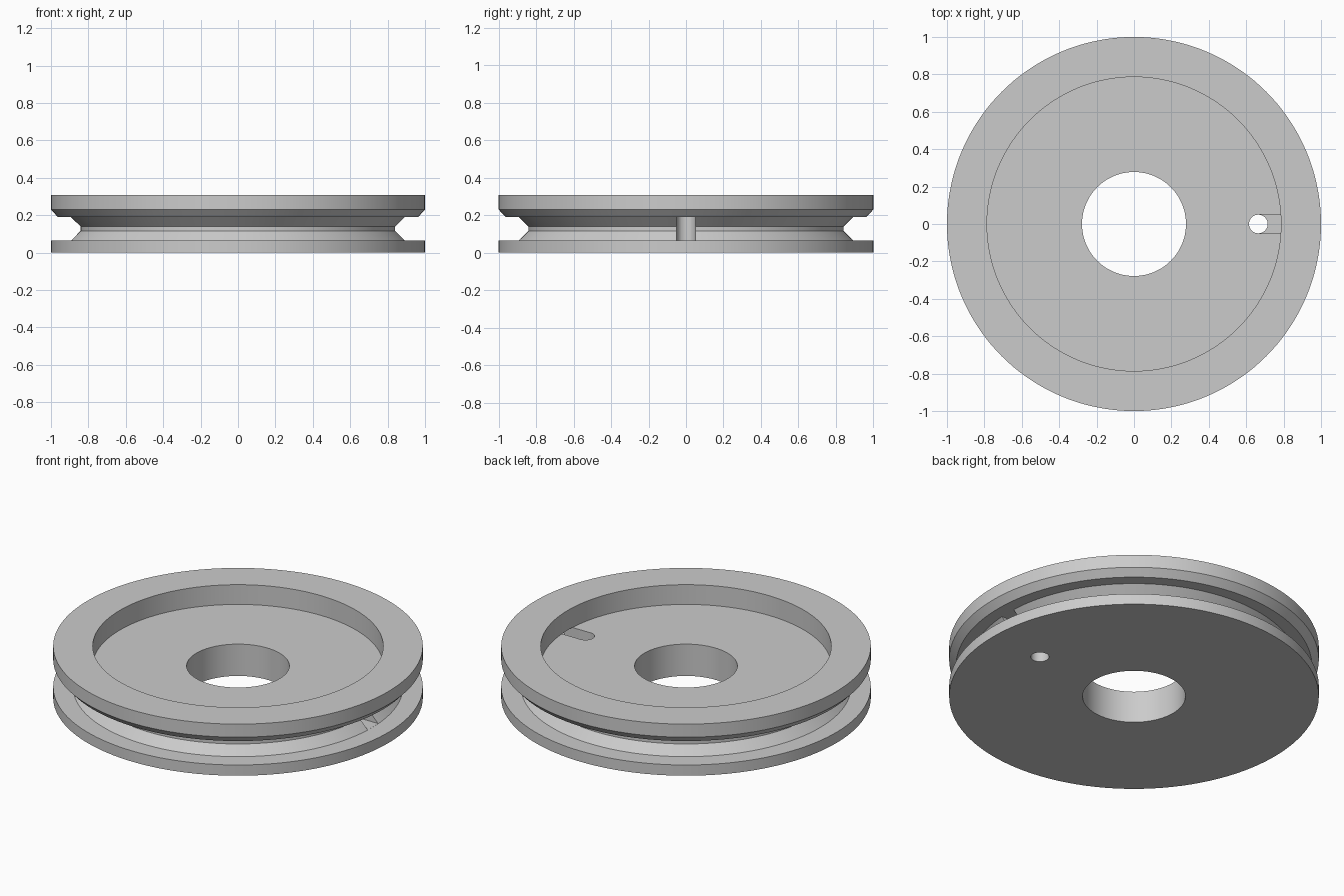
import bpy
import bmesh
import math
from mathutils import Matrix

SEGMENTS = 144

cube = bpy.data.objects.get("Cube")
if cube:
    bpy.data.objects.remove(cube, do_unlink=True)

grey = bpy.data.materials.new("plain_grey")
grey.use_nodes = True
colour = (0.6, 0.6, 0.6, 1.0)
grey.diffuse_color = colour
grey.node_tree.nodes["Principled BSDF"].inputs["Base Color"].default_value = colour


def add_object(name, bm):
    bmesh.ops.recalc_face_normals(bm, faces=bm.faces[:])
    mesh = bpy.data.meshes.new(name)
    bm.to_mesh(mesh)
    bm.free()
    mesh.materials.append(grey)
    obj = bpy.data.objects.new(name, mesh)
    bpy.context.collection.objects.link(obj)
    return obj


def lathe(name, profile):
    """Revolve a closed (radius, height) profile around the z axis."""
    bm = bmesh.new()
    rings = []
    for i in range(SEGMENTS):
        a = 2 * math.pi * i / SEGMENTS
        rings.append([bm.verts.new((r * math.cos(a), r * math.sin(a), z))
                      for r, z in profile])
    n = len(profile)
    for i, ring in enumerate(rings):
        following = rings[(i + 1) % SEGMENTS]
        for j in range(n):
            k = (j + 1) % n
            bm.faces.new((ring[j], following[j], following[k], ring[k]))
    return add_object(name, bm)


def cut(target, cutter):
    mod = target.modifiers.new("cut", 'BOOLEAN')
    mod.operation = 'DIFFERENCE'
    mod.solver = 'EXACT'
    mod.object = cutter
    bpy.context.view_layer.objects.active = target
    bpy.ops.object.modifier_apply(modifier=mod.name)
    bpy.data.objects.remove(cutter, do_unlink=True)


# Wheel body: bore, lower flange, rope groove, upper rim and recessed floor
wheel = lathe("pulley_wheel", [
    (0.278, 0), (1, 0), (1, 0.064), (0.893, 0.064),
    (0.842, 0.116), (0.842, 0.14), (0.893, 0.19), (0.963, 0.19),
    (1, 0.23), (1, 0.308), (0.786, 0.308), (0.786, 0.19), (0.278, 0.19),
])

# Small hole through the floor
hole_x, hole_r = 0.665, 0.05
bm = bmesh.new()
bmesh.ops.create_cone(bm, cap_ends=True, segments=32, radius1=hole_r,
                      radius2=hole_r, depth=0.4,
                      matrix=Matrix.Translation((hole_x, 0, 0.05)))
cut(wheel, add_object("hole_cutter", bm))

# Slot from the hole out to the groove
low, high, outer = 0.0645, 0.1904, 0.9
bm = bmesh.new()
bmesh.ops.create_cube(bm, size=1, matrix=(
    Matrix.Translation(((hole_x + outer) / 2, 0, (low + high) / 2))
    @ Matrix.Diagonal((outer - hole_x, 2 * hole_r - 0.001, high - low, 1))))
cut(wheel, add_object("slot_cutter", bm))

# Smooth round walls with crisp edges
bpy.ops.object.select_all(action='DESELECT')
wheel.select_set(True)
bpy.context.view_layer.objects.active = wheel
bpy.ops.object.shade_smooth_by_angle(angle=math.radians(30))
